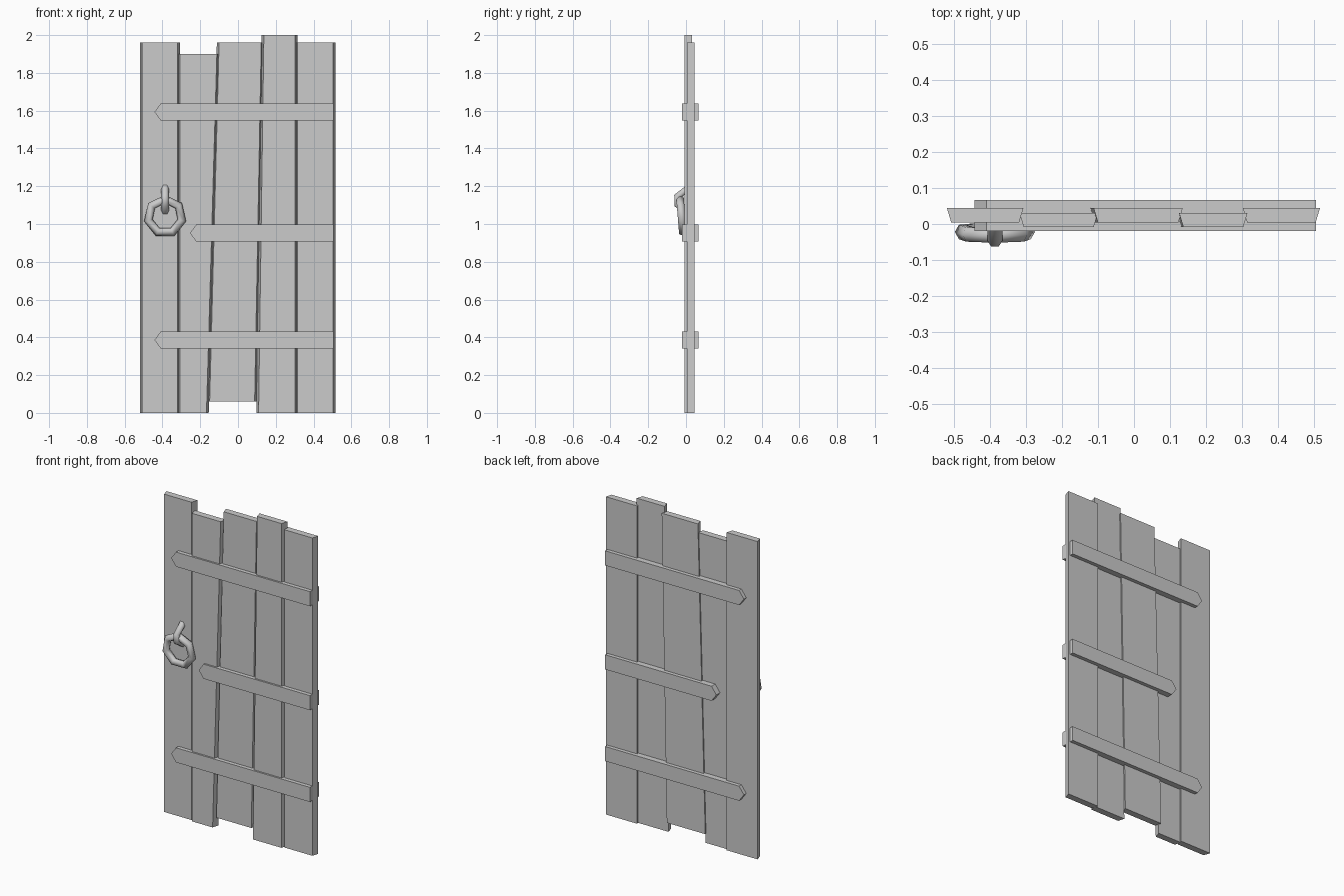
import bpy
from math import pi
from mathutils import Matrix

if "Cube" in bpy.data.objects:
    bpy.data.objects.remove(bpy.data.objects["Cube"])


def mesh_object(name, verts, faces):
    me = bpy.data.meshes.new(name)
    me.from_pydata(verts, [], faces)
    ob = bpy.data.objects.new(name, me)
    bpy.context.collection.objects.link(ob)
    return ob


def prism(name, front, back):
    """Solid between a front outline and a back outline (counter-clockwise seen from -y)."""
    n = len(front)
    faces = [tuple(range(n)), tuple(range(2 * n - 1, n - 1, -1))]
    faces += [(i, n + i, n + (i + 1) % n, (i + 1) % n) for i in range(n)]
    return mesh_object(name, front + back, faces)


def plank(name, y, z0, z1, bottom, top):
    """Plank with bevelled long sides; bottom/top give the x range of its wider back face."""
    def outline(yy, inset):
        return [(bottom[0] + inset, yy, z0), (bottom[1] - inset, yy, z0),
                (top[1] - inset, yy, z1), (top[0] + inset, yy, z1)]
    return prism(name, outline(y, 0.012), outline(y + 0.04, 0))


def strap(name, tip, z):
    """Hinge strap with a pointed end, running through to both sides of the door."""
    h, sh, end = 0.045, tip + 0.033, 0.505
    pts = [(tip, z), (sh, z - h), (end, z - h), (end, z + h), (sh, z + h)]
    return prism(name, [(x, -0.02, zz) for x, zz in pts], [(x, 0.067, zz) for x, zz in pts])


# planks, alternating in depth
plank("plank_1", 0.004, 0, 1.96, (-0.519, -0.307), (-0.519, -0.307))
plank("plank_2", -0.009, 0, 1.90, (-0.318, -0.155), (-0.318, -0.10))
plank("plank_3", 0.004, 0.06, 1.96, (-0.162, 0.10), (-0.112, 0.135))
plank("plank_4", -0.009, 0, 2.0, (0.097, 0.315), (0.125, 0.315))
plank("plank_5", 0.004, 0, 1.96, (0.302, 0.516), (0.302, 0.516))

# hinge straps
strap("strap_top", -0.442, 1.593)
strap("strap_middle", -0.254, 0.952)
strap("strap_bottom", -0.442, 0.386)

# seven-sided pull ring, leaning out at the top
bpy.ops.mesh.primitive_torus_add(major_segments=7, minor_segments=6,
                                 major_radius=0.091, minor_radius=0.023)
ring = bpy.context.object
ring.name = "pull_ring"
ring.data.transform(Matrix.Translation((-0.386, -0.024, 1.04))
                    @ Matrix.Rotation(pi / 2 + 0.08, 4, 'X') @ Matrix.Rotation(pi / 2, 4, 'Z'))
bpy.ops.object.shade_smooth_by_angle(angle=pi / 2.8)

# staple holding the ring
cu = bpy.data.curves.new("ring_staple", 'CURVE')
cu.dimensions = '3D'
cu.bevel_depth = 0.021
cu.bevel_resolution = 1
cu.use_fill_caps = True
path = [(0.025, 1.20), (-0.046, 1.146), (-0.044, 1.102), (0.025, 1.06)]
sp = cu.splines.new('POLY')
sp.points.add(len(path) - 1)
for p, (y, z) in zip(sp.points, path):
    p.co = (-0.386, y, z, 1)
staple = bpy.data.objects.new("ring_staple", cu)
bpy.context.collection.objects.link(staple)
bpy.ops.object.select_all(action='DESELECT')
staple.select_set(True)
bpy.context.view_layer.objects.active = staple
bpy.ops.object.convert(target='MESH')
bpy.ops.object.shade_smooth_by_angle(angle=pi / 2.8)
